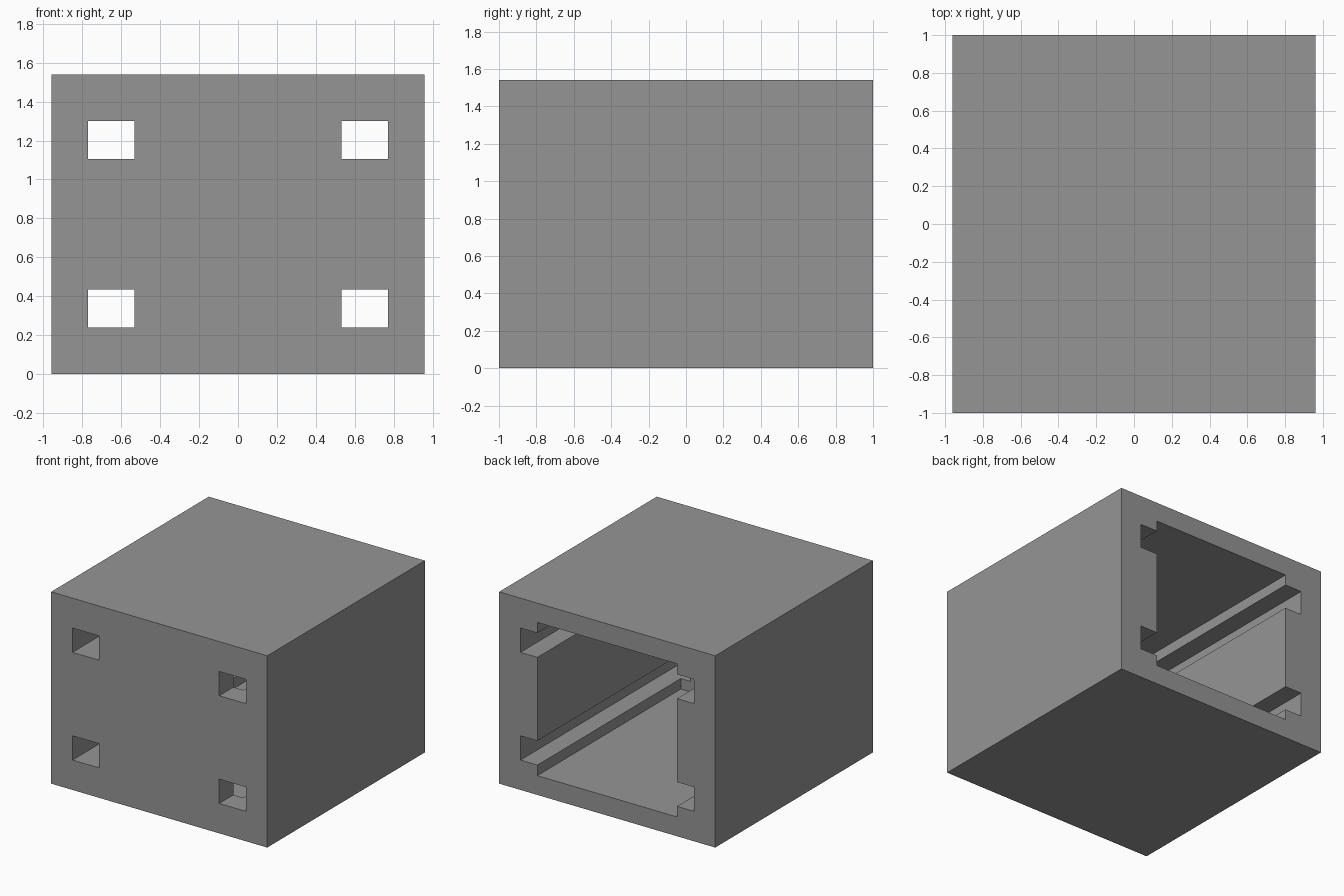
import bpy, bmesh

if "Cube" in bpy.data.objects:
    bpy.data.objects.remove(bpy.data.objects["Cube"])

W, H = 0.96, 1.54                 # half width, height
CAV, SLOT, HOLE = 0.62, 0.77, 0.533   # half widths: cavity, side grooves, inner hole edge
WALL_Y = -0.82                    # inner face of the front wall
BANDS = [(0.24, 0.435), (1.105, 1.30)]  # heights of grooves and holes

grey = bpy.data.materials.new("grey")
grey.diffuse_color = (0.3, 0.3, 0.3, 1)
grey.use_nodes = True
grey.node_tree.nodes["Principled BSDF"].inputs["Base Color"].default_value = grey.diffuse_color


def prism(name, profile, y0, y1):
    """Extrude an x-z profile along y."""
    bm = bmesh.new()
    face = bm.faces.new([bm.verts.new((x, y0, z)) for x, z in profile])
    ext = bmesh.ops.extrude_face_region(bm, geom=[face])
    for v in ext["geom"]:
        if isinstance(v, bmesh.types.BMVert):
            v.co.y = y1
    bmesh.ops.recalc_face_normals(bm, faces=bm.faces)
    mesh = bpy.data.meshes.new(name)
    bm.to_mesh(mesh)
    bm.free()
    mesh.materials.append(grey)
    obj = bpy.data.objects.new(name, mesh)
    bpy.context.collection.objects.link(obj)
    return obj


def rect(x0, x1, z0, z1):
    return [(x0, z0), (x1, z0), (x1, z1), (x0, z1)]


def cut(target, cutter):
    mod = target.modifiers.new(cutter.name, 'BOOLEAN')
    mod.operation = 'DIFFERENCE'
    mod.solver = 'EXACT'
    mod.object = cutter
    cutter.hide_render = True
    cutter.hide_set(True)


# Outer block
housing = prism("housing", rect(-W, W, 0, H), -1, 1)

# Cavity open at the back, with two grooves along each side wall
half = [(CAV, 0.155)]
for lo, hi in BANDS:
    half += [(CAV, lo), (SLOT, lo), (SLOT, hi), (CAV, hi)]
half.append((CAV, 1.385))
profile = half + [(-x, z) for x, z in reversed(half)]
cut(housing, prism("cavity_cutter", profile, WALL_Y, 1.1))

# Four rectangular holes through the front wall, in line with the grooves
for lo, hi in BANDS:
    for x0, x1 in ((HOLE, SLOT), (-SLOT, -HOLE)):
        cut(housing, prism("hole_cutter", rect(x0, x1, lo, hi), -1.1, -0.7))
